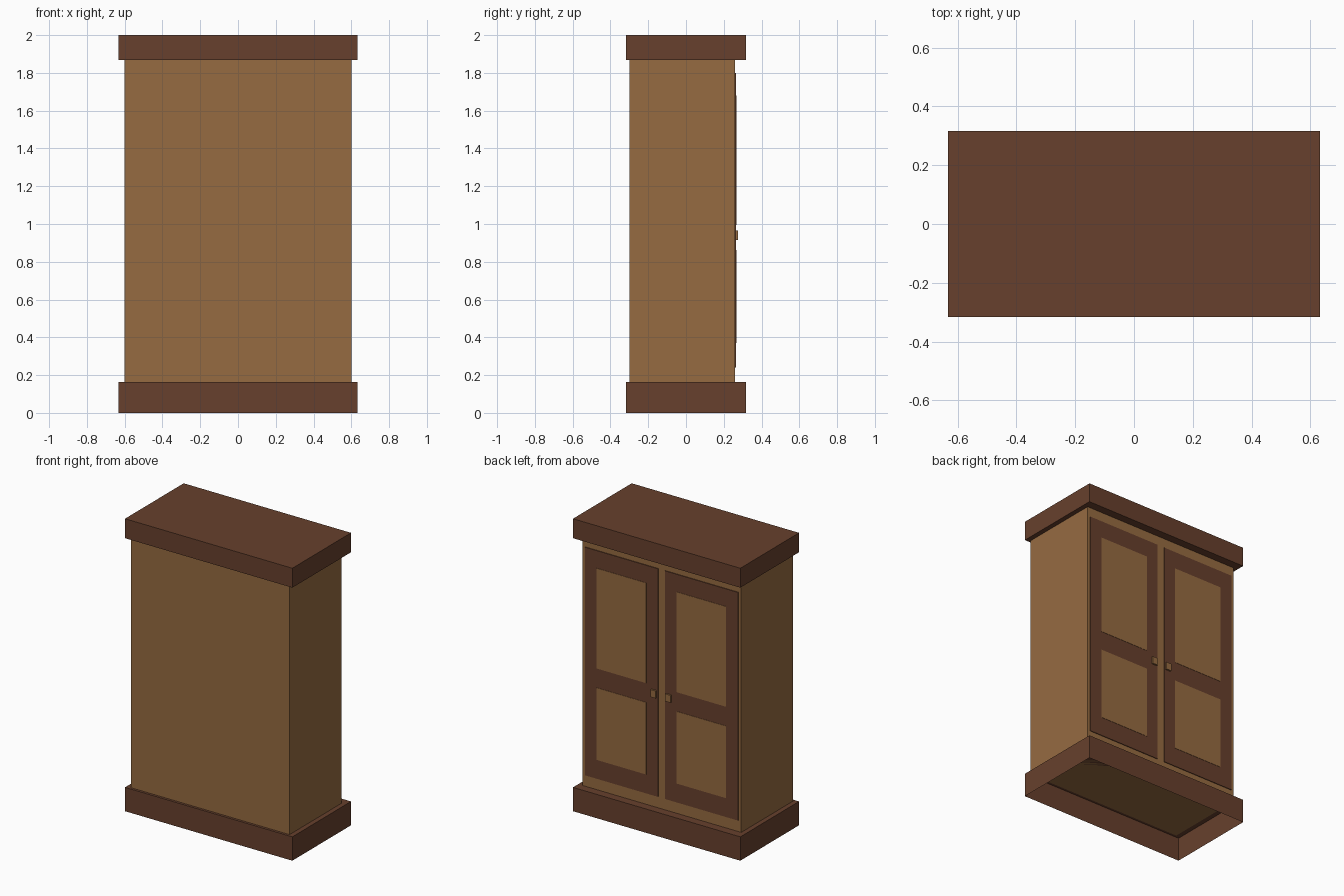
import bpy
import bmesh

default = bpy.data.objects.get("Cube")
if default:
    bpy.data.objects.remove(default, do_unlink=True)


def material(name, rgb):
    mat = bpy.data.materials.new(name)
    mat.use_nodes = True
    color = (*rgb, 1.0)
    mat.diffuse_color = color
    mat.node_tree.nodes["Principled BSDF"].inputs["Base Color"].default_value = color
    return mat


light_wood = material("light_wood", (0.305, 0.147, 0.053))
dark_wood = material("dark_wood", (0.136, 0.051, 0.026))


def box(name, mat, xs, ys, zs, open_bottom=False):
    """Flat-shaded box spanning the given x, y and z ranges."""
    bm = bmesh.new()
    bmesh.ops.create_cube(bm, size=1)
    for v in bm.verts:
        for axis, (low, high) in enumerate((xs, ys, zs)):
            v.co[axis] = high if v.co[axis] > 0 else low
    bm.normal_update()
    if open_bottom:
        floor = [f for f in bm.faces if f.normal.z < -0.5]
        bmesh.ops.delete(bm, geom=floor, context="FACES_ONLY")
    mesh = bpy.data.meshes.new(name)
    bm.to_mesh(mesh)
    bm.free()
    mesh.materials.append(mat)
    obj = bpy.data.objects.new(name, mesh)
    bpy.context.collection.objects.link(obj)
    return obj


# Carcass, hollow plinth and cornice
TRIM_X, TRIM_Y = (-0.633, 0.633), (-0.317, 0.317)
BACK = 0.26
box("carcass", light_wood, (-0.6, 0.6), (-0.3, BACK), (0.163, 1.867))
box("plinth", dark_wood, TRIM_X, TRIM_Y, (0, 0.163), open_bottom=True)
box("cornice", dark_wood, TRIM_X, TRIM_Y, (1.867, 2))

# Pair of doors, each with two thin panels and a pull
DOOR_Y = BACK + 0.005
for side, sign in (("left", 1), ("right", -1)):
    def span(inner, outer):
        return tuple(sorted((sign * inner, sign * outer)))

    box(f"{side}_door", dark_wood, span(0.027, 0.58), (BACK, DOOR_Y), (0.24, 1.8))
    for level, zs in (("lower", (0.37, 0.863)), ("upper", (0.995, 1.68))):
        box(f"{side}_{level}_panel", light_wood, span(0.115, 0.49),
            (DOOR_Y, DOOR_Y + 0.002), zs)
    box(f"{side}_door_pull", light_wood, span(0.036, 0.076),
        (DOOR_Y, DOOR_Y + 0.011), (0.915, 0.965))
